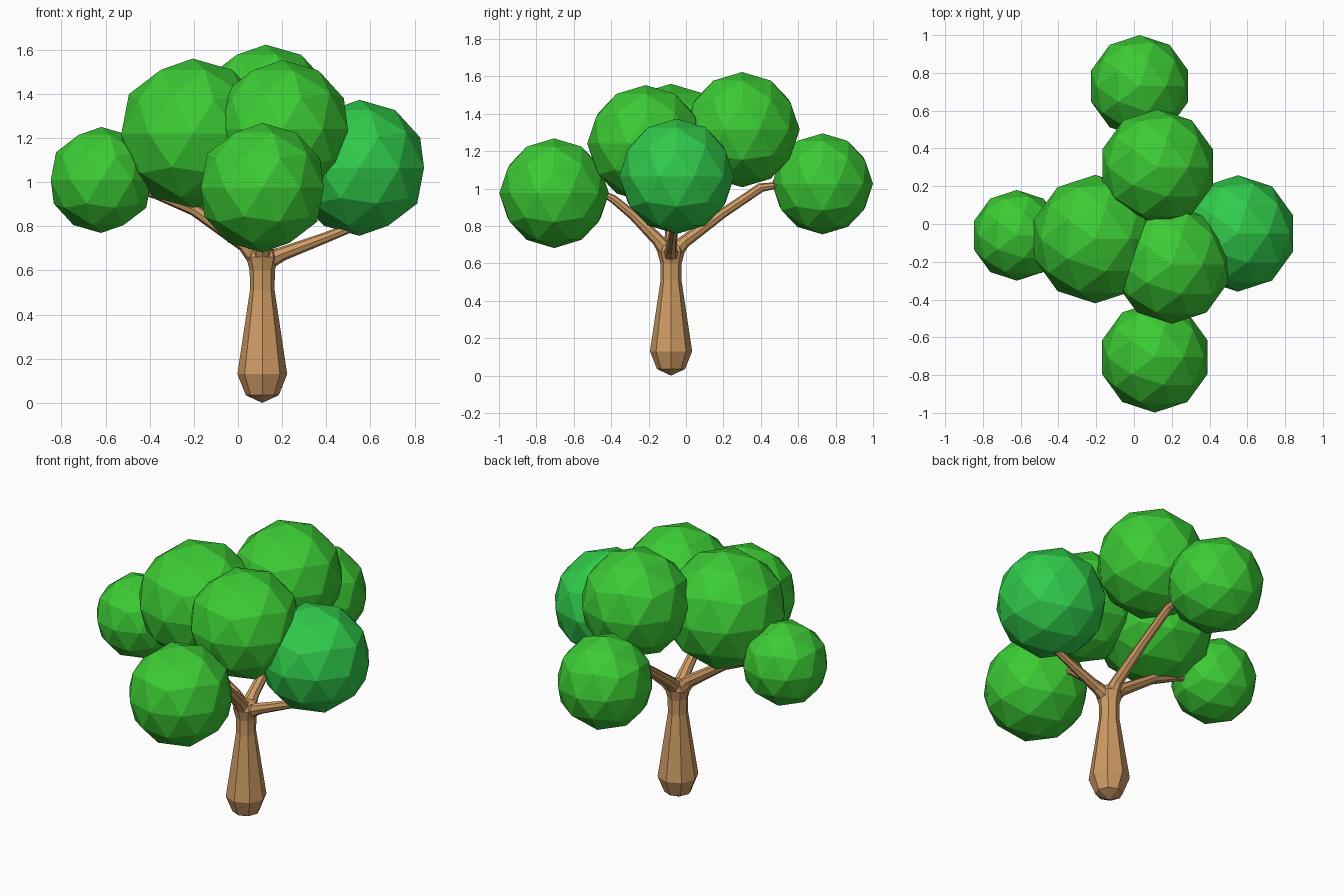
import bpy, bmesh, math
from mathutils import Vector

if "Cube" in bpy.data.objects:
    bpy.data.objects.remove(bpy.data.objects["Cube"])


def material(name, color):
    m = bpy.data.materials.new(name)
    m.diffuse_color = (*color, 1)
    m.use_nodes = True
    m.node_tree.nodes["Principled BSDF"].inputs["Base Color"].default_value = m.diffuse_color
    return m


bark = material("bark", (0.62, 0.33, 0.13))
leaf = material("leaf_green", (0.045, 0.60, 0.035))
leaf_cool = material("leaf_cool_green", (0.03, 0.60, 0.07))


def finish(name, bm, mat):
    bmesh.ops.recalc_face_normals(bm, faces=bm.faces)
    mesh = bpy.data.meshes.new(name)
    bm.to_mesh(mesh)
    bm.free()
    mesh.materials.append(mat)
    obj = bpy.data.objects.new(name, mesh)
    bpy.context.collection.objects.link(obj)


def limb(name, path, sides=8):
    """Tapered faceted tube through (x, y, z, radius) points, with pointed ends."""
    bm = bmesh.new()
    pts = [Vector(p[:3]) for p in path]
    rings = []
    for i in range(1, len(pts) - 1):
        d = (pts[i + 1] - pts[i - 1]).normalized()
        ref = Vector((0, 1, 0)) if abs(d.y) < 0.5 else Vector((1, 0, 0))
        u = (ref - d * ref.dot(d)).normalized()
        v = d.cross(u)
        ring = []
        for k in range(sides):
            a = math.tau * k / sides
            ring.append(bm.verts.new(pts[i] + (u * math.cos(a) + v * math.sin(a)) * path[i][3]))
        rings.append(ring)
    ends = bm.verts.new(pts[0]), bm.verts.new(pts[-1])
    for k in range(sides):
        n = (k + 1) % sides
        for a, b in zip(rings, rings[1:]):
            bm.faces.new((a[k], a[n], b[n], b[k]))
        bm.faces.new((ends[0], rings[0][n], rings[0][k]))
        bm.faces.new((ends[1], rings[-1][k], rings[-1][n]))
    finish(name, bm, bark)


# Trunk: bulging foot, narrow neck, flared crotch
X, Y = 0.11, -0.08
profile = [(0, 0), (0.035, 0.075), (0.13, 0.113), (0.33, 0.083), (0.51, 0.056),
           (0.60, 0.057), (0.66, 0.073), (0.695, 0.058), (0.71, 0)]
limb("trunk", [(X, Y, z, r) for z, r in profile])

# Branches
limb("left_branch", [(0.11, Y, 0.62, 0), (0.09, Y, 0.65, 0.045), (0.03, Y, 0.72, 0.036),
                     (-0.20, -0.075, 0.875, 0.027), (-0.37, -0.07, 0.945, 0.022),
                     (-0.42, -0.07, 0.955, 0.017), (-0.43, -0.07, 0.955, 0)])
limb("right_branch", [(0.09, Y, 0.62, 0), (0.13, Y, 0.645, 0.045), (0.20, Y, 0.675, 0.032),
                      (0.40, -0.07, 0.75, 0.024), (0.55, -0.06, 0.81, 0.02),
                      (0.57, -0.06, 0.82, 0)])
limb("front_branch", [(X, -0.08, 0.62, 0), (X, -0.10, 0.66, 0.045), (X, -0.15, 0.725, 0.034),
                      (X, -0.28, 0.855, 0.026), (X, -0.39, 0.945, 0.022),
                      (X, -0.43, 0.965, 0.018), (X, -0.44, 0.967, 0)])
limb("back_branch", [(X, -0.08, 0.62, 0), (X, -0.06, 0.66, 0.045), (X, -0.01, 0.715, 0.034),
                     (0.10, 0.20, 0.87, 0.026), (0.09, 0.40, 1.005, 0.025),
                     (0.09, 0.47, 1.015, 0.018), (0.09, 0.485, 1.017, 0)])

# Foliage balls: centre, radius, material
foliage = {
    "left_low_foliage": (-0.62, -0.06, 1.01, 0.24, leaf),
    "left_top_foliage": (-0.205, -0.08, 1.22, 0.34, leaf),
    "front_top_foliage": (0.20, -0.215, 1.24, 0.313, leaf),
    "back_top_foliage": (0.125, 0.30, 1.315, 0.308, leaf),
    "right_foliage": (0.55, -0.05, 1.065, 0.308, leaf_cool),
    "front_low_foliage": (0.11, -0.705, 0.975, 0.293, leaf),
    "back_low_foliage": (0.03, 0.73, 1.025, 0.27, leaf),
}
for name, (x, y, z, r, mat) in foliage.items():
    bm = bmesh.new()
    bmesh.ops.create_icosphere(bm, subdivisions=2, radius=r)
    bmesh.ops.translate(bm, verts=bm.verts, vec=(x, y, z))
    finish(name, bm, mat)
